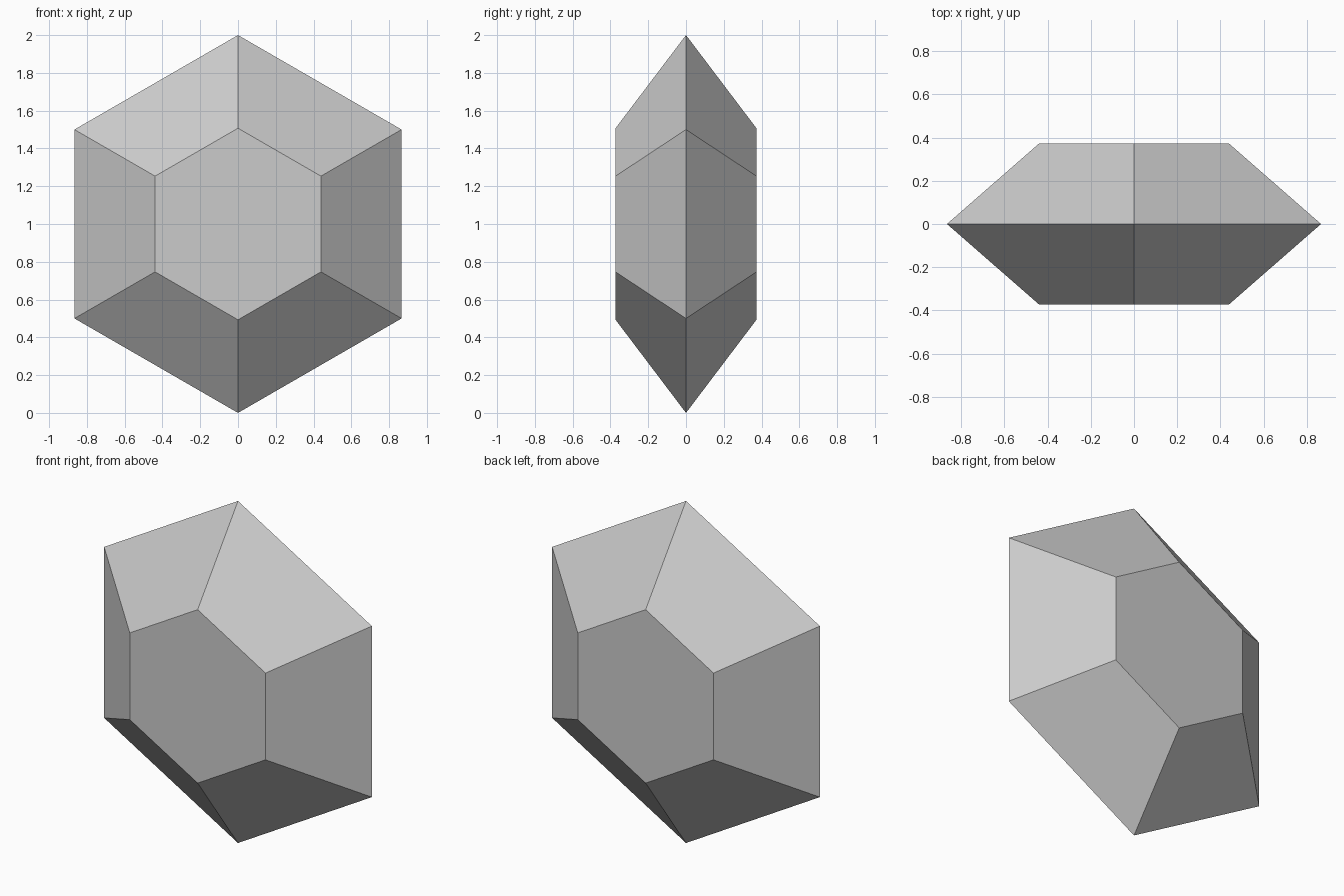
import bpy, bmesh
from math import sin, cos, pi

if "Cube" in bpy.data.objects:
    bpy.data.objects.remove(bpy.data.objects["Cube"])

SIDES = 6
CENTRE_Z = 1.0
# (y, radius) of each ring: front facet, girdle, back facet
PROFILE = [(-0.373, 0.507), (0.0, 1.0), (0.373, 0.507)]


def ring(bm, y, r):
    return [bm.verts.new((r * sin(2 * pi * i / SIDES), y,
                          CENTRE_Z + r * cos(2 * pi * i / SIDES)))
            for i in range(SIDES)]


# Faceted hexagonal gem
bm = bmesh.new()
rings = [ring(bm, y, r) for y, r in PROFILE]
for a, b in zip(rings, rings[1:]):
    for i in range(SIDES):
        j = (i + 1) % SIDES
        bm.faces.new((a[i], a[j], b[j], b[i]))

# Flat front and back facets
bm.faces.new(rings[0])
bm.faces.new(rings[-1])
bmesh.ops.recalc_face_normals(bm, faces=bm.faces)

mesh = bpy.data.meshes.new("hexagonal_gem")
bm.to_mesh(mesh)
bm.free()
bpy.context.collection.objects.link(bpy.data.objects.new("hexagonal_gem", mesh))
